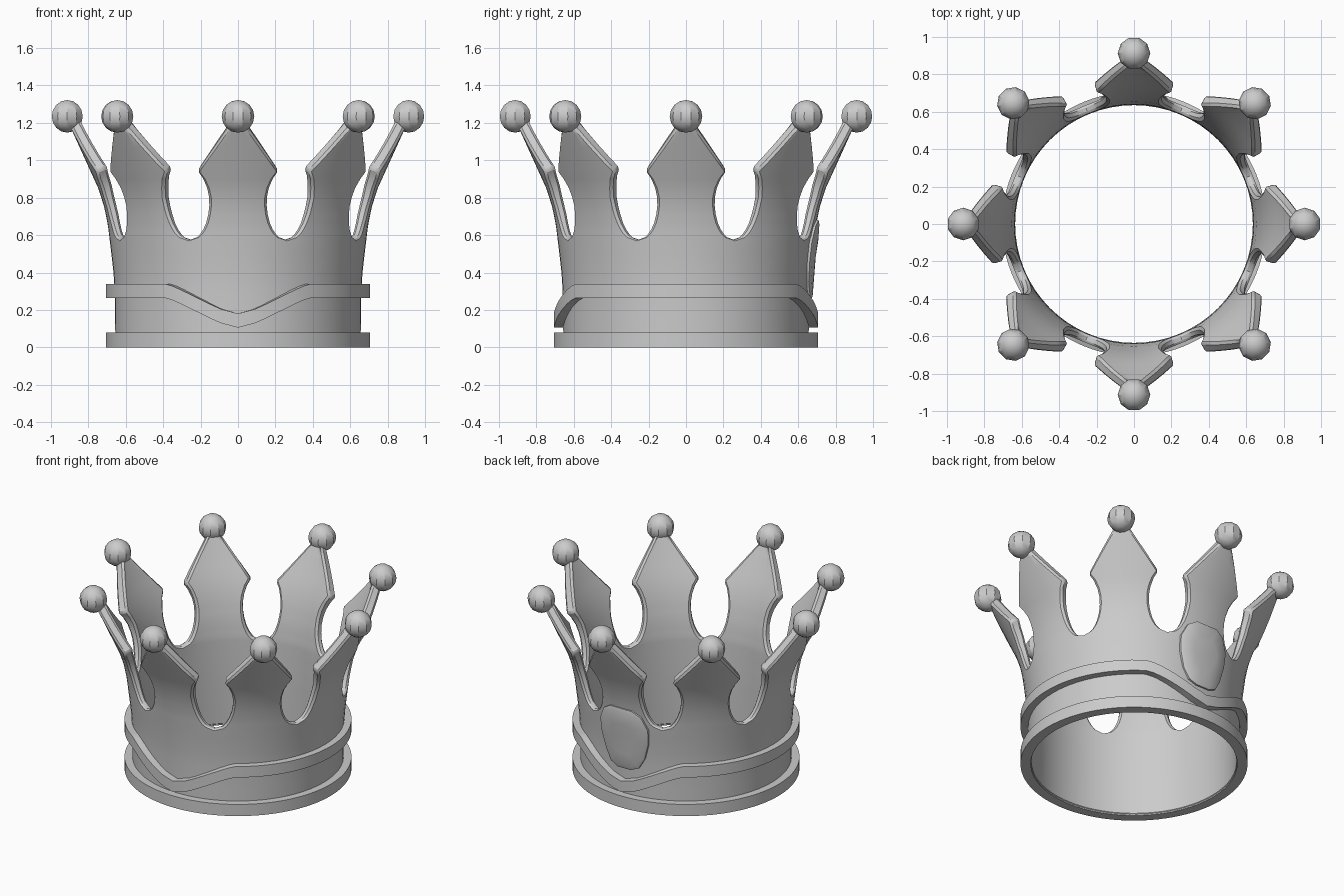
import bpy, bmesh, math
from math import sin, cos, pi, radians

if "Cube" in bpy.data.objects:
    bpy.data.objects.remove(bpy.data.objects["Cube"])


def lerp_table(table, v):
    for (a, p), (b, q) in zip(table, table[1:]):
        if v <= b:
            return p + (q - p) * max(0, v - a) / (b - a)
    return table[-1][1]


def finish(bm, name, angle=30):
    me = bpy.data.meshes.new(name)
    bm.to_mesh(me)
    bm.free()
    ob = bpy.data.objects.new(name, me)
    bpy.context.collection.objects.link(ob)
    bpy.ops.object.select_all(action='DESELECT')
    ob.select_set(True)
    bpy.context.view_layer.objects.active = ob
    bpy.ops.object.shade_smooth_by_angle(angle=radians(angle))
    return ob


# Wall profiles: height -> radius
OUTER = [(0, .655), (.35, .66), (.5, .677), (.65, .695), (.75, .715),
         (.85, .747), (.94, .788), (1.22, .915)]
INNER = [(0, .638), (.35, .635), (.6, .64), (.72, .655), (.85, .69),
         (.94, .727), (1.22, .86)]


def half_width(z):
    """Half angle of one spike at height z."""
    if z <= .575:
        return radians(22.5)
    if z <= .8:
        return radians(22.5 - 10.1 * math.sqrt(1 - ((.8 - z) / .225) ** 2))
    if z <= .94:
        return radians(lerp_table([(.8, 12.4), (.86, 13.1), (.9, 14.3), (.94, 16.2)], z))
    x = lerp_table([(.94, .22), (1.22, .02)], z)
    return math.asin(x / lerp_table(OUTER, z))


# Crown wall with eight flared spikes
bm = bmesh.new()
rows = [0, .15, .3, .4, .5, .575, .588, .606, .63, .665, .71, .755, .8,
        .85, .9, .94, 1.0, 1.07, 1.14, 1.22]
cols = 8
for k in range(8):
    mid = k * pi / 4
    grid = []
    for z in rows:
        w, r = half_width(z), lerp_table(OUTER, z)
        grid.append([bm.verts.new((r * cos(mid + w * (2 * i / cols - 1)),
                                   r * sin(mid + w * (2 * i / cols - 1)), z))
                     for i in range(cols + 1)])
    for lo, hi in zip(grid, grid[1:]):
        for i in range(cols):
            bm.faces.new((lo[i], lo[i + 1], hi[i + 1], hi[i]))
bmesh.ops.remove_doubles(bm, verts=bm.verts[:], dist=.0005)
faces = bm.faces[:]
rim = [e for e in bm.edges if e.is_boundary]
inner = {}
for v in bm.verts[:]:
    z = v.co.z
    s = lerp_table(INNER, z) / lerp_table(OUTER, z)
    lift = .025 * min(1, max(0, (z - .7) / .24))
    inner[v] = bm.verts.new((v.co.x * s, v.co.y * s, z + lift))
for f in faces:
    bm.faces.new([inner[v] for v in reversed(f.verts)])
for e in rim:
    a, b = e.verts
    bm.faces.new((a, b, inner[b], inner[a]))
bmesh.ops.recalc_face_normals(bm, faces=bm.faces[:])
wall = finish(bm, "crown_wall")
bev = wall.modifiers.new("edge_chamfer", 'BEVEL')
bev.width = .013
bev.segments = 1
bev.limit_method = 'ANGLE'
bev.angle_limit = radians(50)
bev.use_clamp_overlap = False


# Raised bands around the wall
def band(name, z0, z1, r0, r1, drop):
    bm = bmesh.new()
    n = 96
    rings = []
    for i in range(n):
        a = 2 * pi * i / n
        d = drop(a)
        rings.append([bm.verts.new((r * cos(a), r * sin(a), z + d))
                      for r, z in ((r0, z0), (r1, z0), (r1, z1), (r0, z1))])
    for i in range(n):
        p, q = rings[i], rings[(i + 1) % n]
        for j in range(4):
            bm.faces.new((p[j], q[j], q[(j + 1) % 4], p[(j + 1) % 4]))
    bmesh.ops.recalc_face_normals(bm, faces=bm.faces[:])
    return finish(bm, name)


DIP = [(0, -.16), (.1, -.133), (.22, -.075), (.3, -.035), (.38, 0), (1, 0)]
band("base_band", 0, .08, .642, .706, lambda a: 0)
band("dipped_band", .265, .34, .645, .706,
     lambda a: lerp_table(DIP, abs(.706 * cos(a))))

# Balls on the spike tips
for k in range(8):
    a = k * pi / 4
    bm = bmesh.new()
    bmesh.ops.create_uvsphere(bm, u_segments=10, v_segments=8, radius=.087)
    ball = finish(bm, "tip_ball")
    ball.location = (.913 * cos(a), .913 * sin(a), 1.235)
    ball.rotation_euler.z = a

# Flat oval gem on the back, following the wall
outline = [(.08, .68), (.14, .645), (.18, .56), (.175, .46), (.145, .35), (.105, .28), (.05, .255)]
outline += [(-x, z) for x, z in reversed(outline)]
bm = bmesh.new()
loops = []
for scale, off in ((1, -.01), (1, .012), (.9, .02), (.5, .023)):
    loop = []
    for x, z in outline:
        x, z = x * scale, .47 + (z - .47) * scale
        r = lerp_table(OUTER, z) + off
        loop.append(bm.verts.new((x, math.sqrt(r * r - x * x), z)))
    loops.append(loop)
n = len(outline)
for p, q in zip(loops, loops[1:]):
    for i in range(n):
        bm.faces.new((p[i], p[(i + 1) % n], q[(i + 1) % n], q[i]))
bm.faces.new(loops[-1])
bm.faces.new(loops[0])
bmesh.ops.recalc_face_normals(bm, faces=bm.faces[:])
finish(bm, "back_gem")
